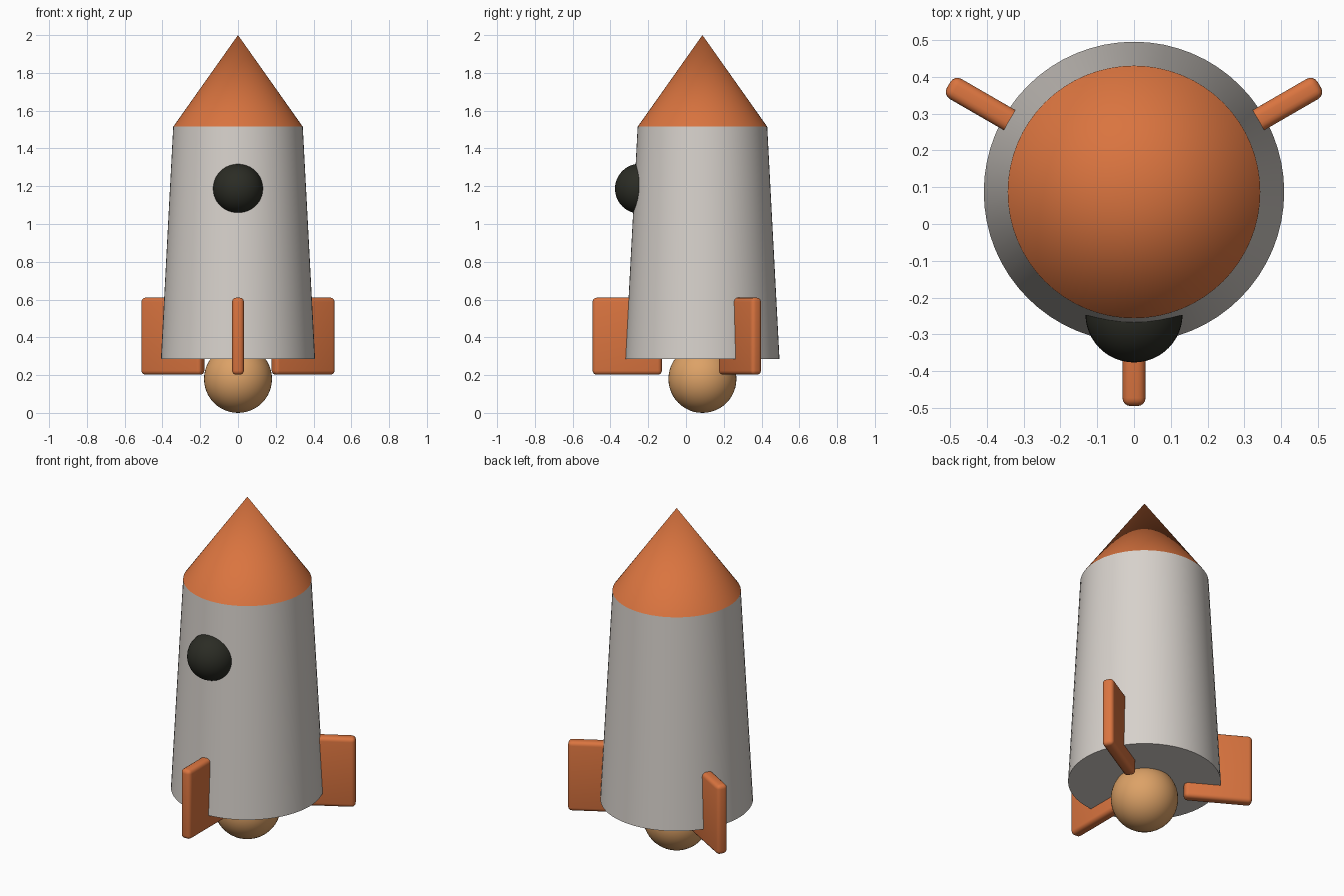
import bpy, math
from mathutils import Matrix

if "Cube" in bpy.data.objects:
    bpy.data.objects.remove(bpy.data.objects["Cube"])

AXIS_Y = 0.087  # rocket axis offset: the front fin sticks out further than the back ones


def material(name, rgb):
    m = bpy.data.materials.new(name)
    m.diffuse_color = (*rgb, 1)
    m.use_nodes = True
    m.node_tree.nodes["Principled BSDF"].inputs["Base Color"].default_value = m.diffuse_color
    return m


ORANGE = material("orange", (0.70, 0.175, 0.05))
GREY = material("warm_light_grey", (0.68, 0.64, 0.60))
DARK = material("near_black", (0.024, 0.025, 0.018))
TAN = material("flame_tan", (0.72, 0.36, 0.135))


def finish(name, mat):
    ob = bpy.context.object
    ob.name = name
    ob.data.materials.append(mat)
    bpy.ops.object.shade_smooth_by_angle(angle=math.radians(35))
    return ob


def frustum(name, r1, r2, z1, z2, mat):
    bpy.ops.mesh.primitive_cone_add(vertices=64, radius1=r1, radius2=r2, depth=z2 - z1,
                                    location=(0, AXIS_Y, (z1 + z2) / 2))
    return finish(name, mat)


def ball(name, r, loc, mat):
    bpy.ops.mesh.primitive_uv_sphere_add(segments=48, ring_count=24, radius=r, location=loc)
    return finish(name, mat)


# Tapered hull and nose
frustum("hull", 0.408, 0.343, 0.285, 1.515, GREY)
frustum("nose_cone", 0.343, 0.0, 1.515, 2.0, ORANGE)

# Porthole and exhaust ball
ball("porthole", 0.132, (0, -0.244, 1.187), DARK)
ball("exhaust", 0.18, (0, AXIS_Y, 0.18), TAN)

# Three rounded fins, one to the front and two to the back
for name, angle in (("front_fin", -90), ("back_right_fin", 30), ("back_left_fin", 150)):
    bpy.ops.mesh.primitive_cube_add(size=1)
    ob = bpy.context.object
    ob.data.transform(Matrix.Translation((0.398, 0, 0)) @ Matrix.Diagonal((0.367, 0.063, 0.408, 1)))
    ob.location = (0, AXIS_Y, 0.406)
    ob.rotation_euler.z = math.radians(angle)
    bev = ob.modifiers.new("rounding", "BEVEL")
    bev.width = 0.022
    bev.segments = 4
    bpy.ops.object.modifier_apply(modifier=bev.name)
    finish(name, ORANGE)
